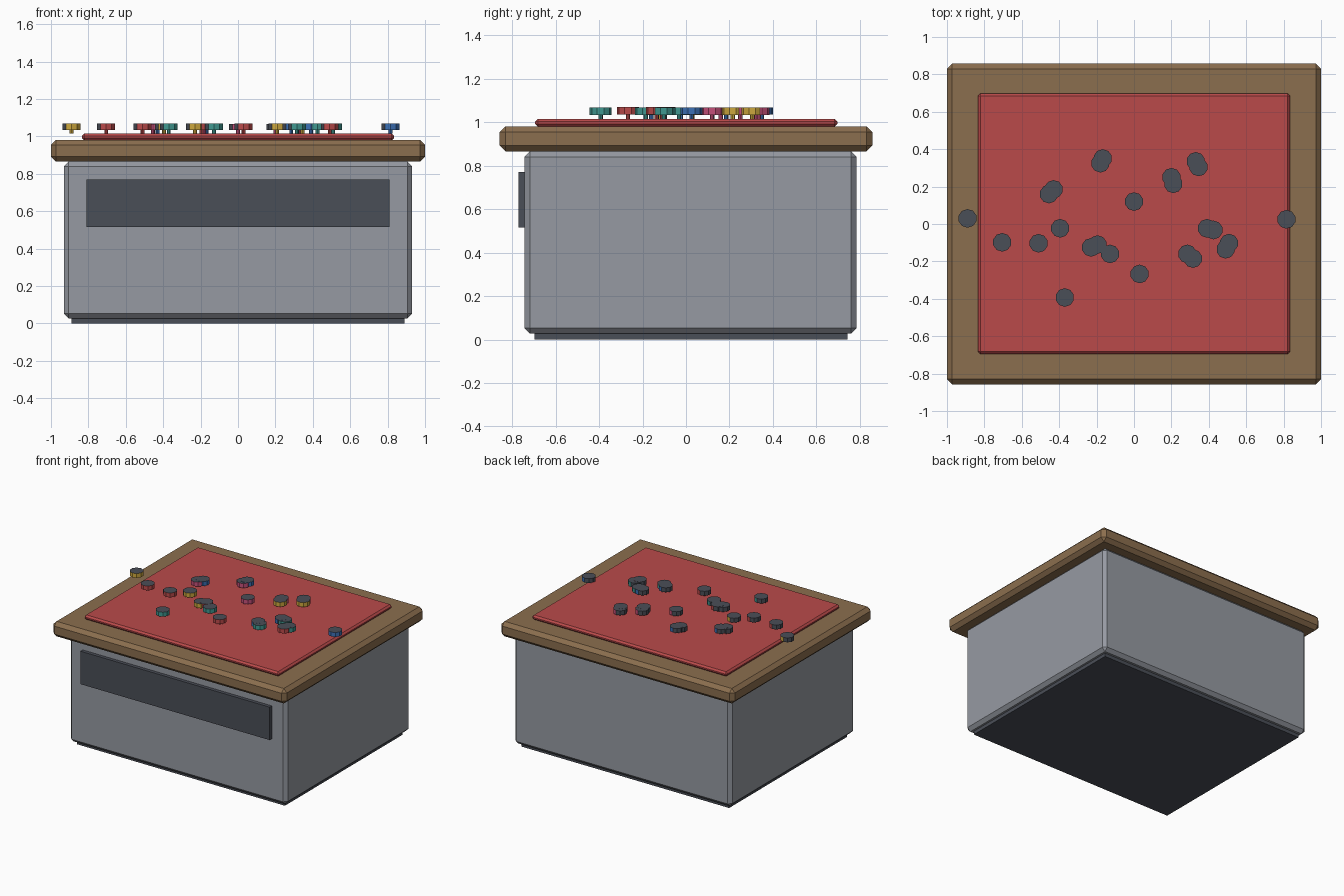
import bpy, bmesh
from mathutils import Matrix

if "Cube" in bpy.data.objects:
    bpy.data.objects.remove(bpy.data.objects["Cube"])


def lin(c):
    c /= 255
    return c / 12.92 if c <= 0.04045 else ((c + 0.055) / 1.055) ** 2.4


def material(name, rgb):
    m = bpy.data.materials.new(name)
    m.diffuse_color = (*[lin(c) for c in rgb], 1)
    m.use_nodes = True
    m.node_tree.nodes["Principled BSDF"].inputs["Base Color"].default_value = m.diffuse_color
    return m


WOOD = material("brown wood", (139, 110, 78))
GREY = material("grey metal", (150, 154, 162))
DARK = material("dark grey", (74, 78, 87))
RED = material("red", (186, 74, 74))
YELLOW = material("yellow", (204, 167, 62))
TEAL = material("teal", (64, 152, 144))
BLUE = material("blue", (60, 113, 182))
PINK = material("pink", (197, 80, 122))


def finish(name, bm, mats):
    me = bpy.data.meshes.new(name)
    bm.to_mesh(me)
    bm.free()
    for m in mats:
        me.materials.append(m)
    ob = bpy.data.objects.new(name, me)
    bpy.context.collection.objects.link(ob)
    return ob


def box(name, lo, hi, mat, chamfer=0):
    bm = bmesh.new()
    size = [b - a for a, b in zip(lo, hi)]
    mid = [(a + b) / 2 for a, b in zip(lo, hi)]
    bmesh.ops.create_cube(bm, size=1, matrix=Matrix.Translation(mid) @ Matrix.Diagonal((*size, 1)))
    if chamfer:
        bmesh.ops.bevel(bm, geom=bm.edges[:], offset=chamfer, segments=1, affect='EDGES')
    return finish(name, bm, [mat])


# Cabinet
box("plinth", (-0.89, -0.697, 0), (0.89, 0.743, 0.06), DARK)
box("cabinet", (-0.93, -0.743, 0.027), (0.93, 0.785, 0.865), GREY, 0.025)
box("front_panel", (-0.81, -0.77, 0.515), (0.81, -0.72, 0.77), DARK)

# Wooden top and red mat
box("table_top", (-1, -0.857, 0.865), (1, 0.857, 0.981), WOOD, 0.027)
box("red_mat", (-0.835, -0.695, 0.979), (0.835, 0.697, 1.015), RED, 0.013)


# Tokens: coloured ten-sided disc on a thin stem
def token(name, x, y, mat, lift):
    bm = bmesh.new()
    bmesh.ops.create_cone(bm, cap_ends=True, segments=10, radius1=0.05, radius2=0.05, depth=0.034,
                          matrix=Matrix.Translation((x, y, 1.05 + lift)))
    n = len(bm.faces)
    bmesh.ops.create_cone(bm, cap_ends=True, segments=8, radius1=0.01, radius2=0.01, depth=0.022,
                          matrix=Matrix.Translation((x, y, 1.026)))
    bm.faces.ensure_lookup_table()
    for f in bm.faces[n:]:
        f.material_index = 1
    finish(name, bm, [mat, DARK])


# Within overlapping pairs the later token sits a hair higher
TOKENS = [
    (PINK, [(-0.18, 0.325), (-0.455, 0.16), (0.33, 0.335), (0.20, 0.25), (0, 0.12)]),
    (YELLOW, [(0.345, 0.305), (0.21, 0.215), (-0.89, 0.03), (-0.395, -0.023), (-0.23, -0.125)]),
    (TEAL, [(-0.128, -0.16), (0.425, -0.032), (0.508, -0.102), (0.315, -0.185), (-0.37, -0.393)]),
    (BLUE, [(-0.167, 0.35), (-0.43, 0.185), (0.815, 0.025), (0.39, -0.023), (0.285, -0.16)]),
    (RED, [(-0.705, -0.098), (-0.51, -0.103), (-0.195, -0.11), (0.49, -0.135), (0.03, -0.267)]),
]
for k, (mat, spots) in enumerate(TOKENS):
    for i, (x, y) in enumerate(spots):
        token(f"{mat.name}_token_{i + 1}", x, y, mat, k * 0.0005)
